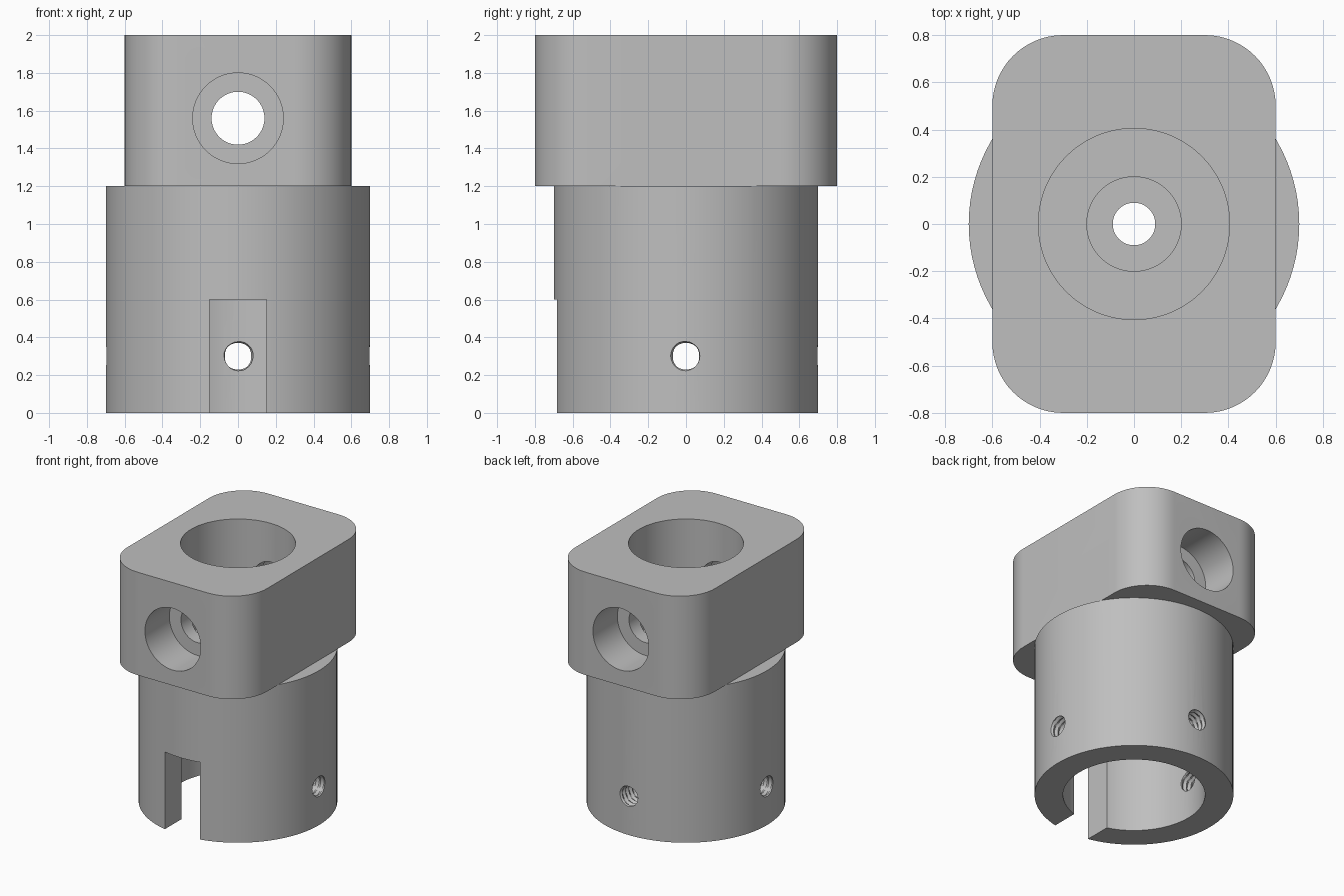
import bpy
import bmesh
import math
from mathutils import Matrix

if "Cube" in bpy.data.objects:
    bpy.data.objects.remove(bpy.data.objects["Cube"])

grey = bpy.data.materials.new("plain grey")
grey.use_nodes = True
grey.diffuse_color = (0.52, 0.52, 0.52, 1)
grey.node_tree.nodes["Principled BSDF"].inputs["Base Color"].default_value = grey.diffuse_color


def make_object(name, bm, matrix=Matrix()):
    bmesh.ops.recalc_face_normals(bm, faces=bm.faces)
    mesh = bpy.data.meshes.new(name)
    bm.to_mesh(mesh)
    bm.free()
    mesh.transform(matrix)
    mesh.materials.append(grey)
    ob = bpy.data.objects.new(name, mesh)
    bpy.context.collection.objects.link(ob)
    return ob


def lathe(name, profile, segs, matrix=Matrix(), thread=None):
    """Closed solid turned about z; thread = (depth, pitch) adds a helical ridge."""
    bm = bmesh.new()
    rings = []
    for r, z in profile:
        ring = []
        for i in range(segs):
            a = math.tau * i / segs
            rad = r
            if thread:
                phase = (z / thread[1] - i / segs) % 1
                rad += thread[0] * (1 - abs(2 * phase - 1))
            ring.append(bm.verts.new((rad * math.cos(a), rad * math.sin(a), z)))
        rings.append(ring)
    for low, high in zip(rings, rings[1:]):
        for i in range(segs):
            j = (i + 1) % segs
            bm.faces.new((low[i], low[j], high[j], high[i]))
    bm.faces.new(rings[0][::-1])
    bm.faces.new(rings[-1])
    return make_object(name, bm, matrix)


def box(name, size, centre, corner=0):
    bm = bmesh.new()
    bmesh.ops.create_cube(bm, size=1)
    bmesh.ops.transform(bm, matrix=Matrix.Diagonal((*size, 1)), verts=bm.verts)
    if corner:
        upright = [e for e in bm.edges
                   if abs(e.verts[0].co.z - e.verts[1].co.z) > size[2] / 2]
        bmesh.ops.bevel(bm, geom=upright, offset=corner, segments=16,
                        profile=0.5, affect='EDGES')
    return make_object(name, bm, Matrix.Translation(centre))


def combine(target, tool, operation):
    mod = target.modifiers.new(operation.title(), 'BOOLEAN')
    mod.operation = operation
    mod.solver = 'EXACT'
    mod.object = tool
    bpy.context.view_layer.objects.active = target
    bpy.ops.object.modifier_apply(modifier=mod.name)
    bpy.data.objects.remove(tool)


# Solid body: round sleeve below, rounded block on top
body = lathe("coupling_body", [(0.7, 0), (0.7, 1.2)], 96)
block = box("clamp_block", (1.2, 1.6, 0.8), (0, 0, 1.6), corner=0.3)
combine(body, block, 'UNION')

# Stepped vertical bore
bore = lathe("vertical_bore",
             [(0.5, -0.1), (0.5, 0.8), (0.09, 0.8), (0.09, 1.0),
              (0.2, 1.0), (0.2, 1.2), (0.405, 1.2), (0.405, 2.1)], 80)
combine(body, bore, 'DIFFERENCE')

# Cross hole with a counterbore at each end
to_y = Matrix.Rotation(-math.pi / 2, 4, 'X')
cross = lathe("cross_bore",
              [(0.24, -0.9), (0.24, -0.5), (0.14, -0.5),
               (0.14, 0.5), (0.24, 0.5), (0.24, 0.9)], 64,
              Matrix.Translation((0, 0, 1.56)) @ to_y)
combine(body, cross, 'DIFFERENCE')

# Slot in the front of the sleeve
combine(body, box("front_slot", (0.3, 0.9, 0.8), (0, -0.45, 0.2)), 'DIFFERENCE')

# Threaded screw holes at the back, left and right
pitch = 0.04
steps = [(0.07, 0.4 + k * pitch / 4) for k in range(36)]
for turn in (-90, 0, 90):
    place = (Matrix.Translation((0, 0, 0.3))
             @ Matrix.Rotation(math.radians(turn), 4, 'Z') @ to_y)
    combine(body, lathe("screw_hole", steps, 24, place, (0.015, pitch)), 'DIFFERENCE')

# Smooth curved walls, crisp edges
for ob in bpy.context.selected_objects:
    ob.select_set(False)
body.select_set(True)
bpy.context.view_layer.objects.active = body
bpy.ops.object.shade_smooth_by_angle(angle=math.radians(30))
